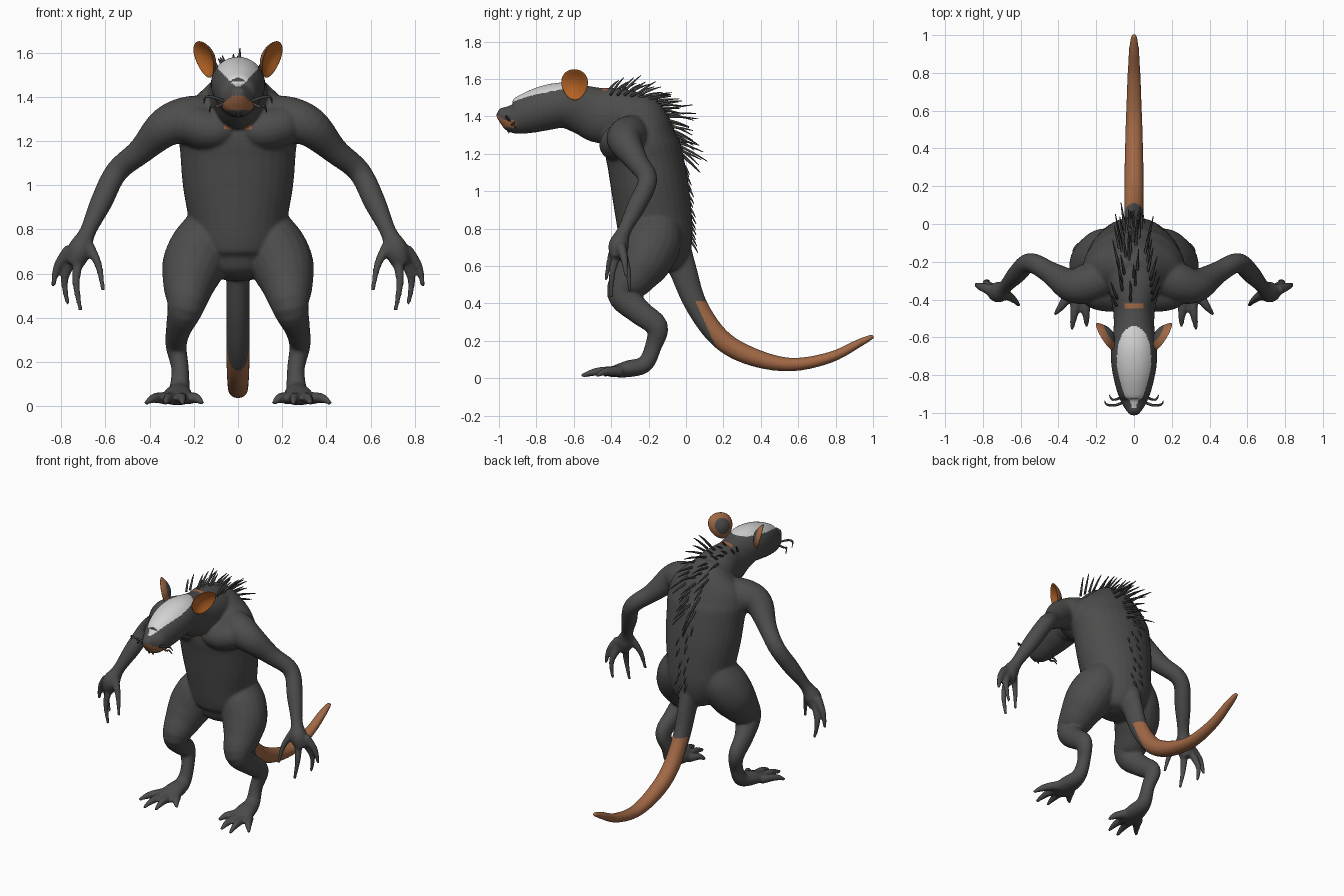
import bpy, bmesh, math, random
from mathutils import Vector

if "Cube" in bpy.data.objects:
    bpy.data.objects.remove(bpy.data.objects["Cube"])

random.seed(4)


def material(name, rgb):
    m = bpy.data.materials.new(name)
    m.diffuse_color = (*rgb, 1)
    m.use_nodes = True
    m.node_tree.nodes["Principled BSDF"].inputs["Base Color"].default_value = m.diffuse_color
    return m


FUR = material("dark grey fur", (0.075, 0.073, 0.072))
WHITE = material("white blaze", (0.66, 0.66, 0.66))
SKIN = material("copper skin", (0.36, 0.14, 0.06))
EAR = material("orange inner ear", (0.52, 0.14, 0.02))
SPINE = material("charcoal spines", (0.052, 0.051, 0.05))
X, Y = Vector((1, 0, 0)), Vector((0, 1, 0))


def catmull(p, q, r, s, t):
    return [0.5 * (2 * b + (c - a) * t + (2 * a - 5 * b + 4 * c - d) * t * t
                   + (3 * b - a - 3 * c + d) * t ** 3) for a, b, c, d in zip(p, q, r, s)]


def loft(bm, keys, ref=X, side=1, sides=20, sub=5):
    """Closed smooth tube through keys (x, y, z, radius along ref, other radius)."""
    k = [keys[0]] + list(keys) + [keys[-1]]
    pts = [catmull(*k[i:i + 4], j / sub) for i in range(len(keys) - 1) for j in range(sub)]
    pts.append(list(keys[-1]))
    rings = []
    for i, p in enumerate(pts):
        t = Vector(pts[min(i + 1, len(pts) - 1)][:3]) - Vector(pts[max(i - 1, 0)][:3])
        t.normalize()
        u = (ref - t * ref.dot(t)).normalized()
        v = t.cross(u)
        ring = []
        for n in range(sides):
            a = 2 * math.pi * n / sides
            co = Vector(p[:3]) + u * math.cos(a) * max(p[3], .001) + v * math.sin(a) * max(p[4], .001)
            ring.append(bm.verts.new((co.x * side, co.y, co.z)))
        rings.append(ring)
    for r0, r1 in zip(rings, rings[1:]):
        for n in range(sides):
            m = (n + 1) % sides
            bm.faces.new((r0[n], r0[m], r1[m], r1[n]))
    bm.faces.new(rings[0])
    bm.faces.new(rings[-1])


def round_loft(bm, keys, **kw):
    loft(bm, [(x, y, z, r, r) for x, y, z, r in keys], **kw)


def make_object(name, bm, mats):
    bmesh.ops.recalc_face_normals(bm, faces=bm.faces)
    me = bpy.data.meshes.new(name)
    bm.to_mesh(me)
    bm.free()
    ob = bpy.data.objects.new(name, me)
    bpy.context.collection.objects.link(ob)
    for m in mats:
        me.materials.append(m)
    me.shade_smooth()
    return ob


# ---- body: overlapping lofts fused into one skin ----
bm = bmesh.new()
# torso (bottom to top)
loft(bm, [(0, -.18, .575, .07, .07), (0, -.175, .605, .13, .13), (0, -.16, .67, .18, .175),
          (0, -.16, .75, .215, .195), (0, -.17, .85, .225, .203), (0, -.19, 1.0, .25, .207),
          (0, -.215, 1.15, .262, .205), (0, -.235, 1.25, .27, .20), (0, -.24, 1.35, .24, .165),
          (0, -.25, 1.43, .16, .13), (0, -.27, 1.50, .08, .07)], sides=32)
# neck and head (back to snout)
loft(bm, [(0, -.20, 1.40, .13, .10), (0, -.32, 1.41, .135, .135), (0, -.45, 1.405, .112, .15),
          (0, -.55, 1.435, .108, .132), (0, -.65, 1.46, .122, .122), (0, -.75, 1.445, .12, .12),
          (0, -.85, 1.415, .10, .108), (0, -.92, 1.395, .078, .088), (0, -.965, 1.405, .055, .057),
          (0, -1.006, 1.425, .025, .022)], sides=32)
# tail
loft(bm, [(0, -.10, .85, .05, .07), (0, -.06, .70, .07, .085), (0, -.02, .59, .055, .075),
          (0, .055, .39, .052, .06), (0, .18, .215, .052, .055), (0, .34, .12, .05, .05),
          (0, .553, .073, .044, .037), (0, .767, .11, .036, .03), (0, .93, .19, .027, .022),
          (0, 1.004, .226, .014, .012)])
for s in (1, -1):
    # chest muscle
    loft(bm, [(.02, -.33, 1.26, .05, .04), (.06, -.35, 1.25, .095, .075), (.13, -.355, 1.25, .11, .095),
              (.22, -.335, 1.275, .105, .09), (.29, -.32, 1.29, .05, .05)], ref=Y, side=s)
    # arm
    round_loft(bm, [(.10, -.26, 1.32, .09), (.23, -.31, 1.295, .106), (.33, -.325, 1.26, .09),
                    (.44, -.26, 1.155, .06), (.55, -.205, 1.06, .052), (.62, -.265, .92, .05),
                    (.68, -.33, .79, .037), (.715, -.36, .71, .055), (.74, -.36, .64, .04)],
               ref=Y, side=s)
    # fingers and thumb
    for f in ([(.76, -.35, .71, .03), (.815, -.33, .635, .021), (.838, -.32, .54, .010)],
              [(.75, -.34, .67, .027), (.785, -.31, .57, .018), (.77, -.30, .46, .010)],
              [(.72, -.37, .67, .027), (.733, -.395, .56, .018), (.712, -.40, .43, .010)],
              [(.68, -.37, .73, .028), (.632, -.405, .64, .018), (.61, -.43, .52, .010)]):
        round_loft(bm, f, ref=Y, side=s, sides=10)
    # leg down to the foot
    loft(bm, [(.12, -.15, .86, .09, .11), (.155, -.17, .75, .135, .15), (.20, -.215, .64, .143, .145),
              (.223, -.275, .55, .118, .12), (.237, -.335, .45, .085, .088), (.268, -.25, .355, .058, .068),
              (.28, -.155, .275, .048, .06), (.262, -.175, .17, .04, .045), (.265, -.22, .075, .048, .045),
              (.272, -.31, .05, .066, .045), (.28, -.39, .035, .07, .03), (.285, -.42, .03, .05, .02)],
         side=s)
    # toes
    for x0, x1, y1 in ((.225, .16, -.43), (.26, .25, -.535), (.30, .33, -.55), (.33, .42, -.47)):
        round_loft(bm, [(x0, -.35, .036, .030), (x0 * .45 + x1 * .55, y1 * .55 - .17, .036, .023),
                        (x1, y1 - .01, .012, .010)], side=s, sides=10)
body = make_object("body", bm, [])
rem = body.modifiers.new("fuse", 'REMESH')
rem.mode = 'VOXEL'
rem.voxel_size = .0085
smo = body.modifiers.new("soften", 'SMOOTH')
smo.factor, smo.iterations = .5, 7
skin = bpy.data.meshes.new_from_object(body.evaluated_get(bpy.context.evaluated_depsgraph_get()))
body.modifiers.clear()
body.data = skin
skin.materials.clear()
for m in (FUR, WHITE, SKIN):
    skin.materials.append(m)
skin.shade_smooth()


# colour regions of the body
def region(c, n):
    ax = abs(c.x)
    if c.z < .41 and c.y > .055 + .45 * (.40 - c.z) and ax < .08:
        return 2                                        # bare tail
    if -.97 < c.y < -.54 and c.z > 1.42 and n.z > .25:  # blaze on the forehead
        w = .09 * min(1, max(0, (c.z - 1.435) / .09))
        if c.y > -.70:
            w = .09 * math.sqrt(max(0, 1 - ((c.y + .70) / .16) ** 2))
        if ax < w:
            return 1
    if c.y < -.86 and 1.34 < c.z < 1.405 and n.y < -.2 and n.z < -.1 and ax < .075:
        return 2                                        # lips
    if abs(ax - .045) < .016 and 1.25 < c.z < 1.285 and n.y < -.4:
        return 2                                        # throat spots
    if -.445 < c.y < -.42 and ax < .05 and c.z > 1.5:
        return 2                                        # bare patch on the nape
    return 0


for p in skin.polygons:
    p.material_index = region(p.center, p.normal)

# ---- ears: cupped discs facing out and forward ----
for s, name in ((1, "right_ear"), (-1, "left_ear")):
    bm = bmesh.new()
    bmesh.ops.create_uvsphere(bm, u_segments=28, v_segments=14, radius=1)
    w = Vector((.5, .87, 0))
    h = Vector((.28, -.02, 1)).normalized()
    n = w.cross(h).normalized()
    for f in bm.faces:
        c = f.calc_center_median()
        f.material_index = 0 if c.z > 0 else (2 if c.xy.length < .6 else 1)
    for v in bm.verts:
        a, b, d = v.co
        cup = .035 * (a * a + b * b) - .024
        v.co = (Vector((.143, -.59, 1.572)) + w * a * .094 * (.86 + .14 * b)
                + h * b * .086 + n * (d * .011 + cup))
        v.co.x *= s
    make_object(name, bm, [EAR, SKIN, FUR])

# ---- spines along the back ----
back = [(-.42, 1.55), (-.30, 1.535), (-.20, 1.49), (-.12, 1.42), (-.06, 1.30),
        (-.02, 1.18), (.01, 1.02), (.02, .85), (.03, .70)]
bm = bmesh.new()


def spine(t, x, length, angle, r):
    i = min(int(t), len(back) - 2)
    f = t - i
    y = back[i][0] * (1 - f) + back[i + 1][0] * f
    z = back[i][1] * (1 - f) + back[i + 1][1] * f
    drop = 1.6 * x * x
    d = Vector((x * 3, math.cos(angle), math.sin(angle))).normalized()
    base = Vector((x, y - drop * min(1, t / 4), z - drop * max(0, 1 - t / 4)))
    pts = [base - d * .02, base + d * length * .5, base + d * length + Vector((0, 0, -.008))]
    round_loft(bm, [(*p, q) for p, q in zip(pts, (r, r * .75, .002))], sides=6, sub=2)


for i in range(44):
    t = 4.9 * i / 43
    x = (i % 3 - 1) * (.085 - .010 * t) + random.uniform(-.025, .025)
    spine(t, x, (.11 + .035 * min(t, 2)) * random.uniform(.6, 1),
          math.radians(52 - 17.5 * t + random.uniform(-12, 12)), .0085)
for i in range(14):
    spine(5.2 + 2.6 * i / 13, (i % 2 - .5) * .06 + random.uniform(-.02, .02),
          random.uniform(.04, .065), math.radians(-55), .008)
make_object("back_spines", bm, [SPINE])

# ---- whiskers and front teeth ----
bm = bmesh.new()
for s in (1, -1):
    for y, dz, reach in ((-.95, .02, .155), (-.92, -.02, .13)):
        round_loft(bm, [(.05, y + .01, 1.375, .008), (.10, y - .01, 1.375 + dz, .007),
                        (reach - .01, y - .005, 1.38 + dz, .006), (reach, y + .015, 1.35 + dz, .002)],
                   side=s, sides=6, sub=3)
    round_loft(bm, [(.015, -.95, 1.36, .010), (.015, -.955, 1.335, .009), (.015, -.945, 1.31, .003)],
               side=s, sides=6, sub=2)
make_object("whiskers_and_teeth", bm, [SPINE])
